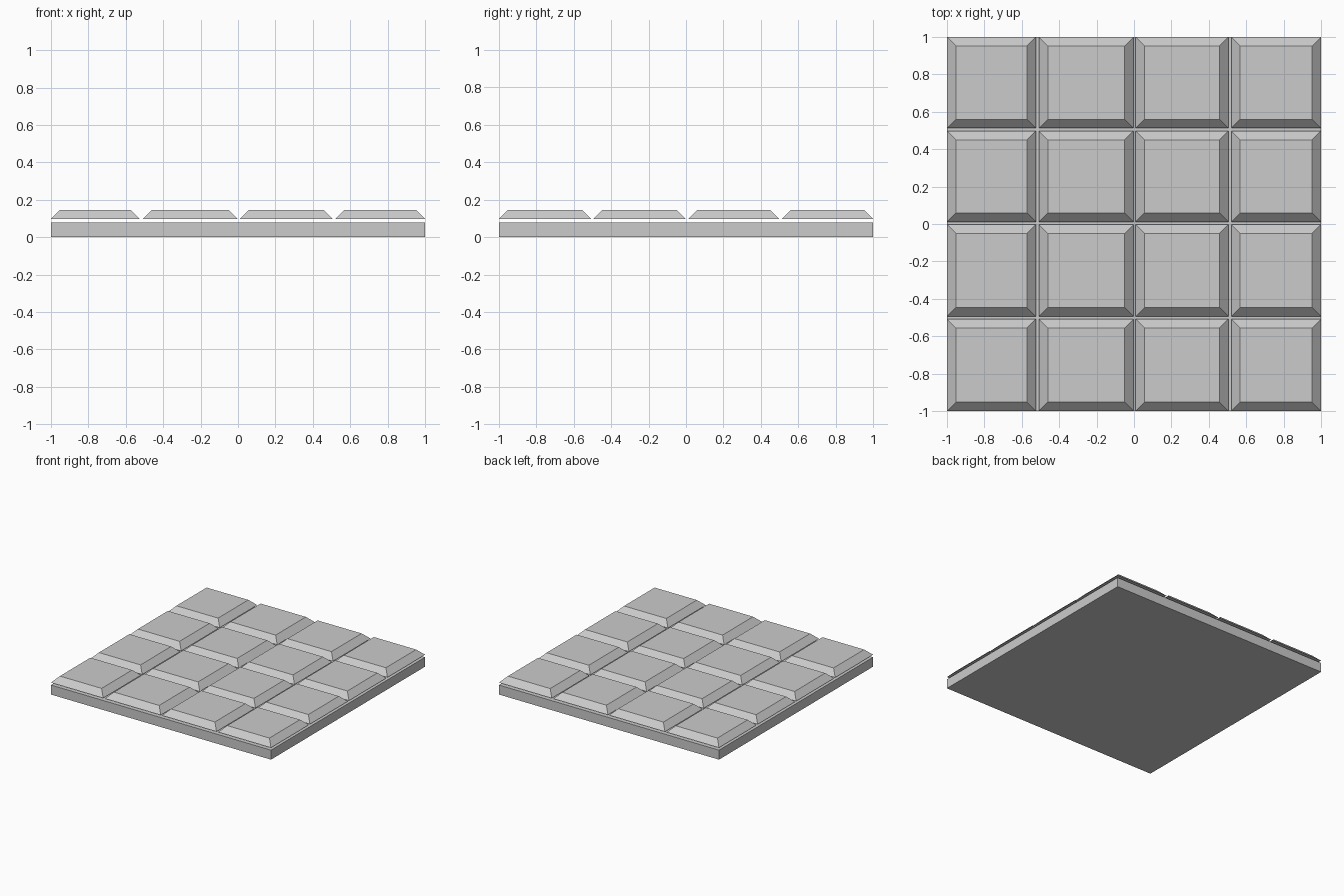
import bpy, bmesh

if "Cube" in bpy.data.objects:
    bpy.data.objects.remove(bpy.data.objects["Cube"])

BEVEL = 0.048


def frustum(name, x0, x1, y0, y1, z0, z1, inset=0.0):
    """Box whose top face is inset on all four sides."""
    bm = bmesh.new()
    bmesh.ops.create_cube(bm, size=1.0)
    for v in bm.verts:
        i = inset if v.co.z > 0 else 0.0
        v.co = (x1 - i if v.co.x > 0 else x0 + i,
                y1 - i if v.co.y > 0 else y0 + i,
                z1 if v.co.z > 0 else z0)
    mesh = bpy.data.meshes.new(name)
    bm.to_mesh(mesh)
    bm.free()
    obj = bpy.data.objects.new(name, mesh)
    bpy.context.collection.objects.link(obj)
    return obj


# Flat base slab
frustum("base_slab", -1, 1, -1, 1, 0, 0.078)

# Bevelled tiles floating just above the slab, slightly uneven in width
columns = [(-1, -0.525), (-0.509, -0.002), (0.009, 0.505), (0.52, 1)]
rows = [(-1, -0.508), (-0.494, -0.002), (0.012, 0.498), (0.512, 1)]
for r, (y0, y1) in enumerate(rows):
    for c, (x0, x1) in enumerate(columns):
        frustum(f"tile_{r + 1}_{c + 1}", x0, x1, y0, y1, 0.098, 0.146, BEVEL)
# end of tiles
